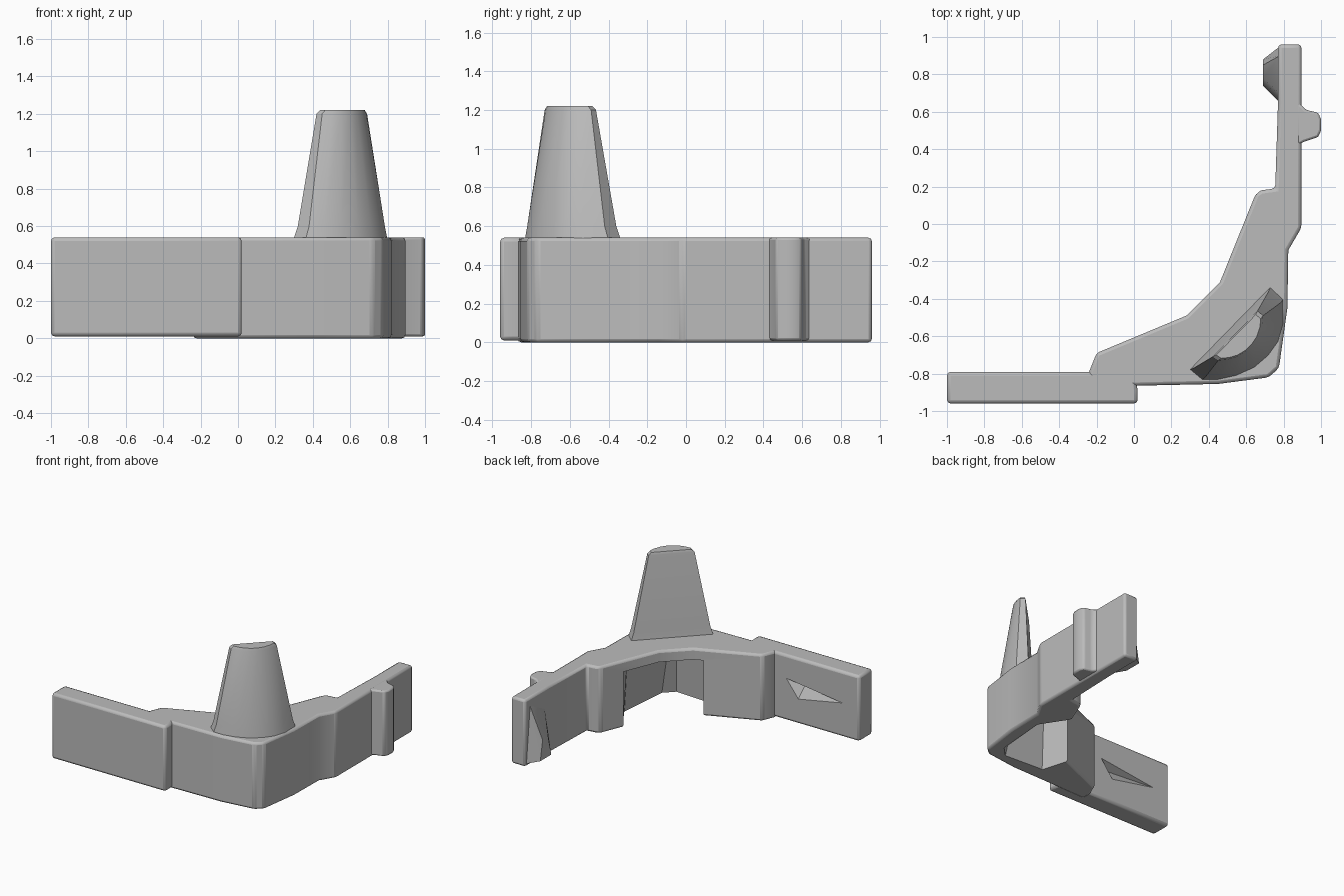
import bpy, bmesh, math
from mathutils import Vector

cube = bpy.data.objects.get("Cube")
if cube:
    bpy.data.objects.remove(cube, do_unlink=True)

grey = bpy.data.materials.new("plain grey")
grey.use_nodes = True
grey.diffuse_color = (0.5, 0.5, 0.5, 1)
grey.node_tree.nodes["Principled BSDF"].inputs["Base Color"].default_value = grey.diffuse_color


def make(name, bm):
    """Turn a bmesh into a grey object."""
    bmesh.ops.recalc_face_normals(bm, faces=bm.faces)
    mesh = bpy.data.meshes.new(name)
    bm.to_mesh(mesh)
    bm.free()
    mesh.materials.append(grey)
    ob = bpy.data.objects.new(name, mesh)
    bpy.context.collection.objects.link(ob)
    return ob


def loft(name, levels):
    """Solid skinned through (plan outline, z) levels of equal point count."""
    bm = bmesh.new()
    rings = [[bm.verts.new((x, y, z)) for x, y in plan] for plan, z in levels]
    for low, high in zip(rings, rings[1:]):
        for i in range(len(low)):
            j = (i + 1) % len(low)
            bm.faces.new((low[i], low[j], high[j], high[i]))
    bm.faces.new(rings[0])
    bm.faces.new(rings[-1])
    return make(name, bm)


def hull(name, points):
    bm = bmesh.new()
    for p in points:
        bm.verts.new(p)
    bmesh.ops.convex_hull(bm, input=bm.verts)
    return make(name, bm)


def scaled(plan, k):
    cx = sum(p[0] for p in plan) / len(plan)
    cy = sum(p[1] for p in plan) / len(plan)
    return [(cx + (x - cx) * k, cy + (y - cy) * k) for x, y in plan]


def bevel(ob, width, angle=25):
    m = ob.modifiers.new("soft edges", 'BEVEL')
    m.width, m.segments = width, 2
    m.limit_method, m.angle_limit = 'ANGLE', math.radians(angle)


def cut(ob, cutter):
    m = ob.modifiers.new("cut", 'BOOLEAN')
    m.operation, m.solver, m.object = 'DIFFERENCE', 'EXACT', cutter
    cutter.hide_render = True
    cutter.hide_viewport = True
    cutter.display_type = 'WIRE'


def smooth(ob, angle=30):
    bpy.ops.object.select_all(action='DESELECT')
    ob.select_set(True)
    bpy.context.view_layer.objects.active = ob
    bpy.ops.object.shade_smooth_by_angle(angle=math.radians(angle))


# Long straight front wall with a shallow pit in its back face
wall_plan = [(-1, -.96), (.02, -.96), (.02, -.89), (0, -.79), (-1, -.79)]
wall = loft("front_wall", [(wall_plan, .01), (wall_plan, .54)])
bevel(wall, .02)
pit = hull("wall_pit_cutter", [(-.32, -.775, .36), (-.45, -.775, .19),
                               (-.93, -.775, .28), (-.47, -.86, .31)])
cut(wall, pit)

# Corner body running into the side arm
body_plan = [(-.24, -.87), (.45, -.855), (.72, -.82), (.775, -.77), (.82, -.45),
             (.825, -.14), (.895, -.02), (.895, .96), (.77, .96), (.77, .65),
             (.755, .19), (.68, .18), (.65, .16), (.46, -.31), (.28, -.49),
             (-.2, -.69), (-.24, -.79)]
body = loft("corner_body", [(body_plan, 0), (body_plan, .54)])
bevel(body, .018, 30)

# Hollow under the corner, open to the inside and the bottom
floor_plan = [(.2, -.5), (.27, -.74), (.62, -.76), (.7, -.68),
              (.73, -.25), (.58, -.02), (.35, -.2)]
roof_plan = [(.2, -.5), (.27, -.72), (.56, -.68), (.6, -.64),
             (.7, -.25), (.58, -.02), (.35, -.2)]
hollow = loft("hollow_cutter", [(floor_plan, -.05), (roof_plan, .45)])
cut(body, hollow)

# Tapered tower: flat towards the inside, rounded towards the corner
base = [(.32, -.77), (.38, -.82), (.46, -.82), (.55, -.8), (.64, -.76), (.71, -.7),
        (.76, -.63), (.785, -.54), (.785, -.42), (.72, -.36)]
top = [(.42, -.71), (.45, -.73), (.5, -.725), (.55, -.71), (.6, -.68), (.635, -.645),
       (.665, -.6), (.685, -.54), (.69, -.49), (.66, -.465)]
tower = loft("tower", [(scaled(base, 1.1), .51), (base, .6), (top, 1.2),
                       (scaled(top, .88), 1.22)])

# Upright rib on the outside of the arm
rib_plan = [(.87, .42), (.91, .44), (.985, .465), (1, .5), (1, .56), (.985, .595),
            (.92, .61), (.87, .66)]
rib = loft("outer_rib", [(rib_plan, .01), (rib_plan, .54)])
bevel(rib, .012)

# Sloping wedge on the inside of the arm
wedge = hull("inner_wedge", [(.78, .65, .02), (.78, .95, .02), (.69, .74, .04),
                             (.69, .88, .04), (.69, .78, .2), (.69, .85, .2),
                             (.78, .7, .4), (.78, .9, .5)])

for part in (wall, body, tower, rib, wedge):
    smooth(part)
